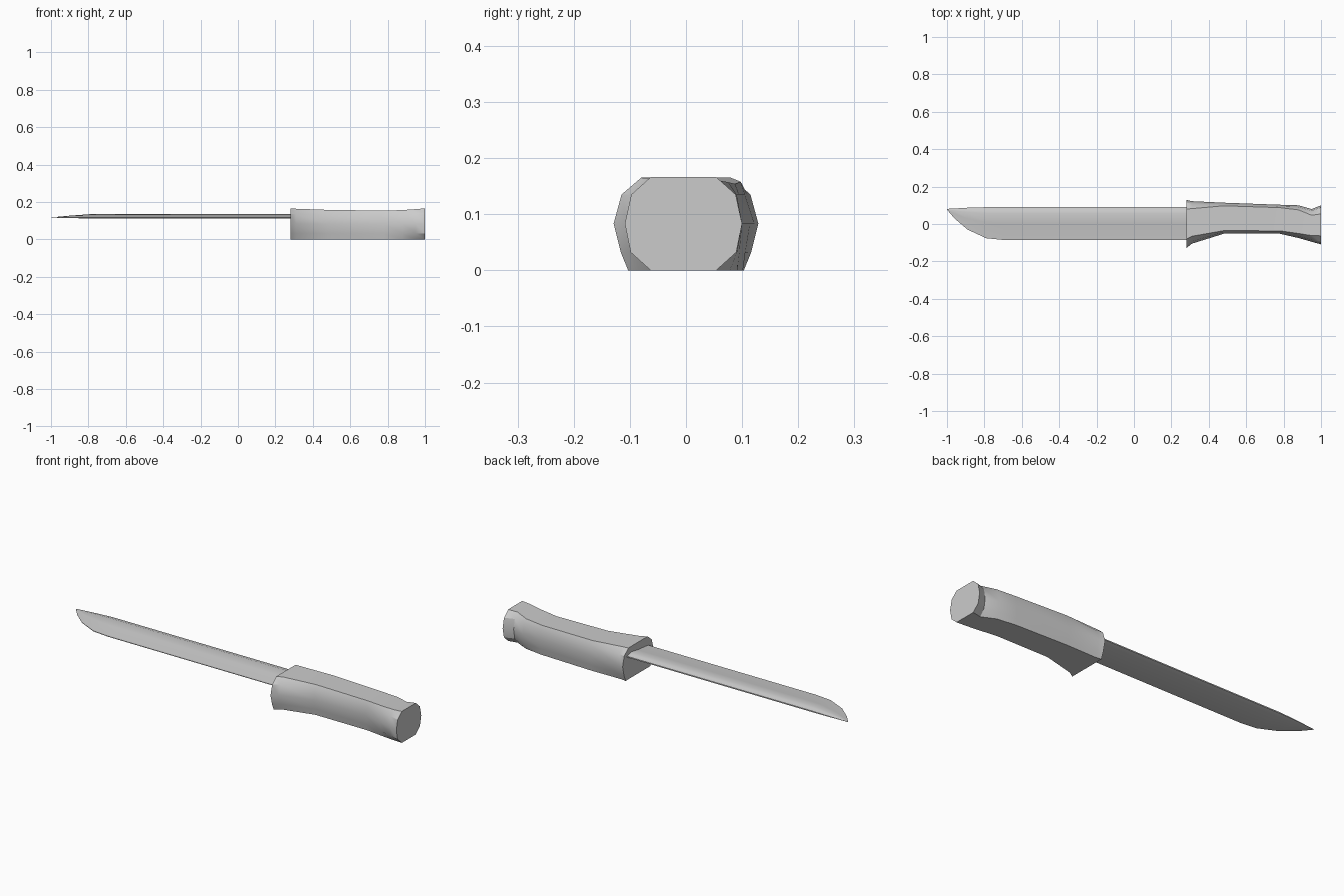
import bpy
import bmesh
import math

cube = bpy.data.objects.get("Cube")
if cube:
    bpy.data.objects.remove(cube)

grey = bpy.data.materials.new("plain grey")
grey.use_nodes = True
colour = (0.6, 0.6, 0.6, 1)
grey.diffuse_color = colour
grey.node_tree.nodes["Principled BSDF"].inputs["Base Color"].default_value = colour


def loft(name, rings, angle):
    """Skin a list of equal-sized closed rings and cap both ends."""
    bm = bmesh.new()
    loops = [[bm.verts.new(p) for p in ring] for ring in rings]
    for a, b in zip(loops, loops[1:]):
        for i in range(len(a)):
            j = (i + 1) % len(a)
            bm.faces.new((a[i], a[j], b[j], b[i]))
    bm.faces.new(loops[0])
    bm.faces.new(loops[-1])
    bmesh.ops.recalc_face_normals(bm, faces=bm.faces)
    mesh = bpy.data.meshes.new(name)
    bm.to_mesh(mesh)
    bm.free()
    obj = bpy.data.objects.new(name, mesh)
    bpy.context.collection.objects.link(obj)
    mesh.materials.append(grey)
    bpy.ops.object.select_all(action='DESELECT')
    obj.select_set(True)
    bpy.context.view_layer.objects.active = obj
    bpy.ops.object.shade_smooth_by_angle(angle=math.radians(angle))
    return obj


# Blade: bevelled section, thinning and sweeping up to the tip
def blade_ring(x, edge, spine, thickness):
    section = [(0, 0), (0.5, 0.009), (0.8, 0.018), (0.89, 0.013),
               (1, 0.008), (1, 0.002), (0.89, -0.005), (0, -0.003)]
    return [(x, edge + t * (spine - edge), 0.117 + h * thickness)
            for t, h in section]


blade_stations = [(0.3, -0.085, 0.09, 1), (-0.7, -0.085, 0.09, 1),
                  (-0.79, -0.076, 0.09, 1), (-0.89, -0.03, 0.087, 0.6),
                  (-0.96, 0.03, 0.083, 0.25), (-1, 0.077, 0.081, 0.08)]
loft("blade", [blade_ring(*s) for s in blade_stations], 30)


# Handle: chamfered section with a finger guard and a flared pommel
def handle_ring(x, front, back, top, flat_top, flat_bottom):
    centre = (front + back) / 2
    half = (back - front) / 2
    side = [(flat_bottom, 0), (0.9, 0.032), (1, 0.083),
            (0.89, 0.135), (flat_top, top)]
    ring = [(x, centre + half * w, z) for w, z in side]
    return ring + [(x, centre - half * w, z) for w, z in reversed(side)]


handle_stations = [(0.28, -0.129, 0.129, 0.165, 0.62, 0.8),
                   (0.31, -0.105, 0.122, 0.164, 0.65, 0.8),
                   (0.48, -0.052, 0.114, 0.158, 0.8, 0.85),
                   (0.78, -0.052, 0.103, 0.154, 0.8, 0.85),
                   (0.88, -0.075, 0.1, 0.157, 0.72, 0.75),
                   (0.95, -0.095, 0.08, 0.162, 0.62, 0.6),
                   (1, -0.109, 0.1, 0.166, 0.56, 0.56)]
loft("handle", [handle_ring(*s) for s in handle_stations], 30)
